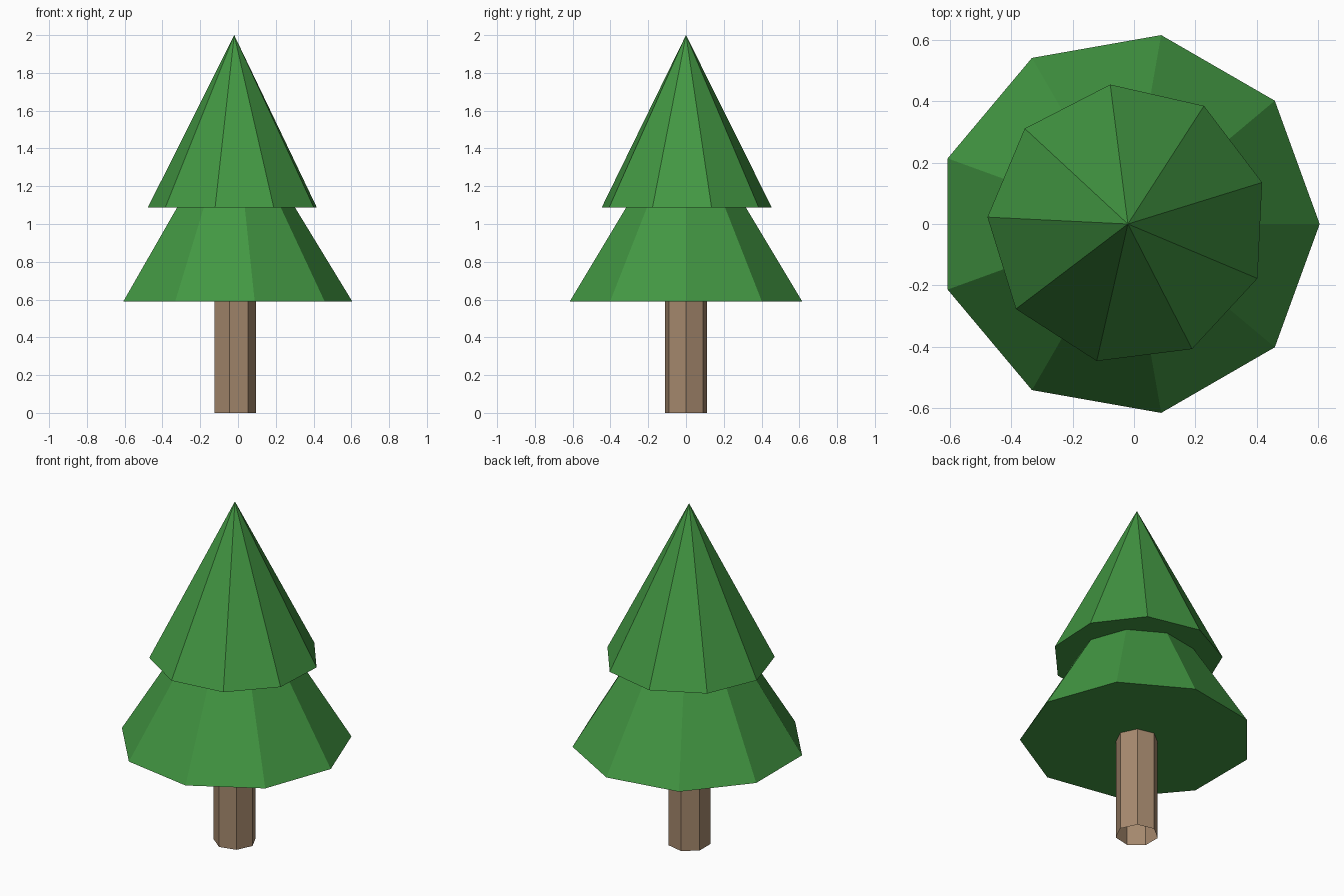
import bpy
from math import radians

cube = bpy.data.objects.get("Cube")
if cube:
    bpy.data.objects.remove(cube, do_unlink=True)

AXIS_X = -0.02  # shared trunk axis


def make_material(name, rgb):
    mat = bpy.data.materials.new(name)
    mat.use_nodes = True
    color = (*rgb, 1.0)
    mat.diffuse_color = color
    mat.node_tree.nodes["Principled BSDF"].inputs["Base Color"].default_value = color
    return mat


def make_tier(name, sides, radius, bottom, top, turn, mat, tip_radius=0.0, cap="NGON"):
    """Faceted cone or tube standing between two heights."""
    bpy.ops.mesh.primitive_cone_add(
        vertices=sides, radius1=radius, radius2=tip_radius, depth=top - bottom,
        end_fill_type=cap, location=(AXIS_X, 0, (bottom + top) / 2))
    obj = bpy.context.object
    obj.name = name
    # the primitive starts its ring on +y, so turn it back to +x first
    obj.rotation_euler.z = radians(turn - 90)
    obj.data.materials.append(mat)
    bpy.ops.object.shade_flat()
    return obj


green = make_material("leaf green", (0.055, 0.31, 0.055))
brown = make_material("bark brown", (0.38, 0.25, 0.155))

# Open seven-sided trunk
make_tier("trunk", 7, 0.115, 0.0, 0.60, 0, brown, tip_radius=0.115, cap="NOTHING")

# Two nine-sided foliage cones, the upper one twisted
make_tier("lower_foliage", 9, 0.625, 0.59, 1.615, 0, green)
make_tier("upper_foliage", 9, 0.458, 1.087, 2.0, 17.2, green)
